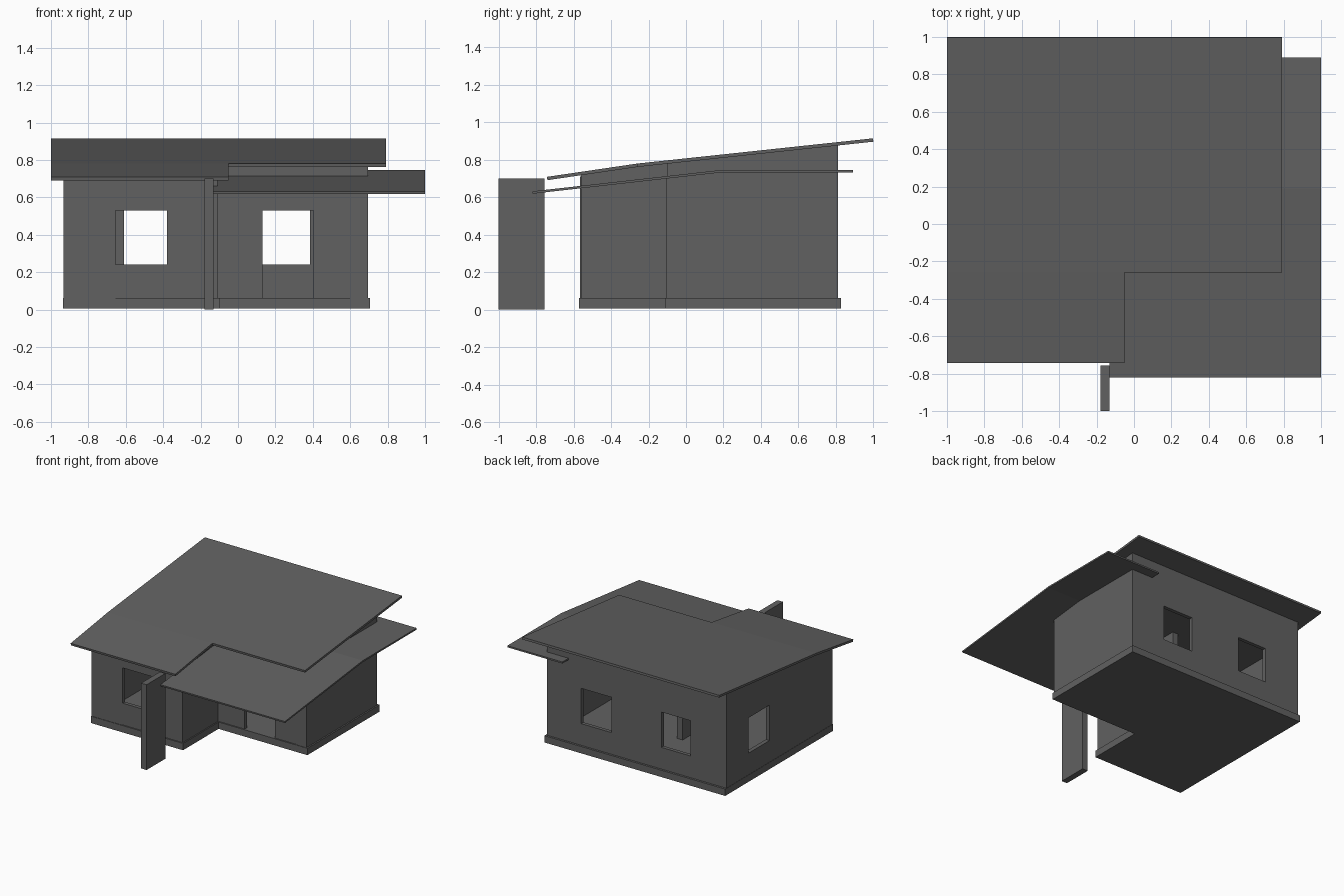
import bpy, bmesh

if "Cube" in bpy.data.objects:
    bpy.data.objects.remove(bpy.data.objects["Cube"])

grey = bpy.data.materials.new("dark_grey")
grey.diffuse_color = (0.12, 0.12, 0.12, 1)
grey.use_nodes = True
grey.node_tree.nodes["Principled BSDF"].inputs["Base Color"].default_value = grey.diffuse_color

def obj_from_bm(name, bm):
    bmesh.ops.recalc_face_normals(bm, faces=bm.faces)
    me = bpy.data.meshes.new(name)
    bm.to_mesh(me)
    bm.free()
    me.materials.append(grey)
    ob = bpy.data.objects.new(name, me)
    bpy.context.collection.objects.link(ob)
    return ob

def prism(name, pts, z0, z1):
    """Extrude a plan outline between two heights."""
    bm = bmesh.new()
    face = bm.faces.new([bm.verts.new((x, y, z0)) for x, y in pts])
    new = bmesh.ops.extrude_face_region(bm, geom=[face])["geom"]
    for v in new:
        if isinstance(v, bmesh.types.BMVert):
            v.co.z = z1
    return obj_from_bm(name, bm)

def box(name, x0, x1, y0, y1, z0, z1):
    return prism(name, [(x0, y0), (x1, y0), (x1, y1), (x0, y1)], z0, z1)

def roof_sheet(name, pts, faces, height, thick):
    """Folded sheet over a plan, thickened downwards."""
    bm = bmesh.new()
    vs = [bm.verts.new((x, y, height(y))) for x, y in pts]
    for f in faces:
        bm.faces.new([vs[i] for i in f])
    ob = obj_from_bm(name, bm)
    if ob.data.polygons[0].normal.z < 0:
        ob.data.flip_normals()
    mod = ob.modifiers.new("thickness", "SOLIDIFY")
    mod.thickness = thick
    mod.offset = -1
    return ob

def upper_z(y):
    return 0.780 + (y + 0.26) * (0.107 if y > -0.26 else 0.147)

def lower_z(y):
    return 0.746 + min(0, y - 0.19) * 0.113

# Plinth and floor slab
prism("plinth", [(-.935, -.57), (-.10, -.57), (-.10, -.11), (.707, -.11),
                 (.707, .827), (-.935, .827)], 0.006, 0.062)

# Walls: ring between outer and inner outline, top following the roof
outer = [(-.933, -.56), (-.11, -.56), (-.11, -.26), (-.11, -.10),
         (.695, -.10), (.695, .81), (-.933, .81), (-.933, -.26)]
inner = [(-.90, -.53), (-.14, -.53), (-.14, -.26), (-.14, -.07),
         (.665, -.07), (.665, .78), (-.90, .78), (-.90, -.26)]
bm = bmesh.new()
rings = []
for line in (outer, inner):
    rings.append([bm.verts.new((x, y, 0.055)) for x, y in line])
    rings.append([bm.verts.new((x, y, upper_z(y) - 0.017)) for x, y in line])
ob_, ot, ib, it = rings
for i in range(len(outer)):
    j = (i + 1) % len(outer)
    for a, b in ((ob_, ot), (ot, it), (it, ib), (ib, ob_)):
        bm.faces.new((a[i], a[j], b[j], b[i]))
walls = obj_from_bm("walls", bm)

# Window and door openings
openings = [(-.655, -.38, -.60, -.50, .24, .53),   # front window
            (.13, .405, -.15, -.02, .062, .53),    # front door
            (.11, .385, .74, .86, .24, .53),       # back windows
            (-.61, -.345, .74, .86, .24, .53),
            (-.97, -.86, .25, .52, .24, .53)]      # left window
for i, o in enumerate(openings):
    cutter = box(f"opening_cutter_{i}", *o)
    cutter.hide_render = True
    cutter.hide_set(True)
    cutter.display_type = "WIRE"
    mod = walls.modifiers.new("opening", "BOOLEAN")
    mod.operation = "DIFFERENCE"
    mod.solver = "EXACT"
    mod.object = cutter

# Slightly raised corner panels on the front walls
box("left_corner_panel", -.933, -.655, -.566, -.555, .055, .71)
box("right_corner_panel", .60, .695, -.106, -.095, .055, .70)

# Partition in line with the blade wall, and ceiling
box("partition", -.18, -.13, -.10, .30, .06, .722)
prism("ceiling", [(-.91, -.50), (-.13, -.50), (-.13, -.08), (.67, -.08),
                  (.67, .79), (-.91, .79)], .720, .728)

# Main roof, L-shaped with a slight fold
roof_sheet("upper_roof",
           [(-1, -.742), (-.05, -.742), (-.05, -.26), (.79, -.26),
            (.79, .998), (-1, .998), (-1, -.26)],
           [(0, 1, 2, 6), (6, 2, 3, 4, 5)], upper_z, 0.018)

# Porch roof wrapping round the right side
roof_sheet("lower_roof",
           [(-.13, -.82), (1, -.82), (1, -.10), (.5, -.10), (-.13, -.10),
            (1, .19), (.5, .19), (1, .89), (.5, .89)],
           [(0, 1, 2, 3, 4), (3, 2, 5, 6), (6, 5, 7, 8)], lower_z, 0.013)

# Free-standing blade wall at the entrance
box("blade_wall", -.18, -.13, -1, -.756, 0, .70)
